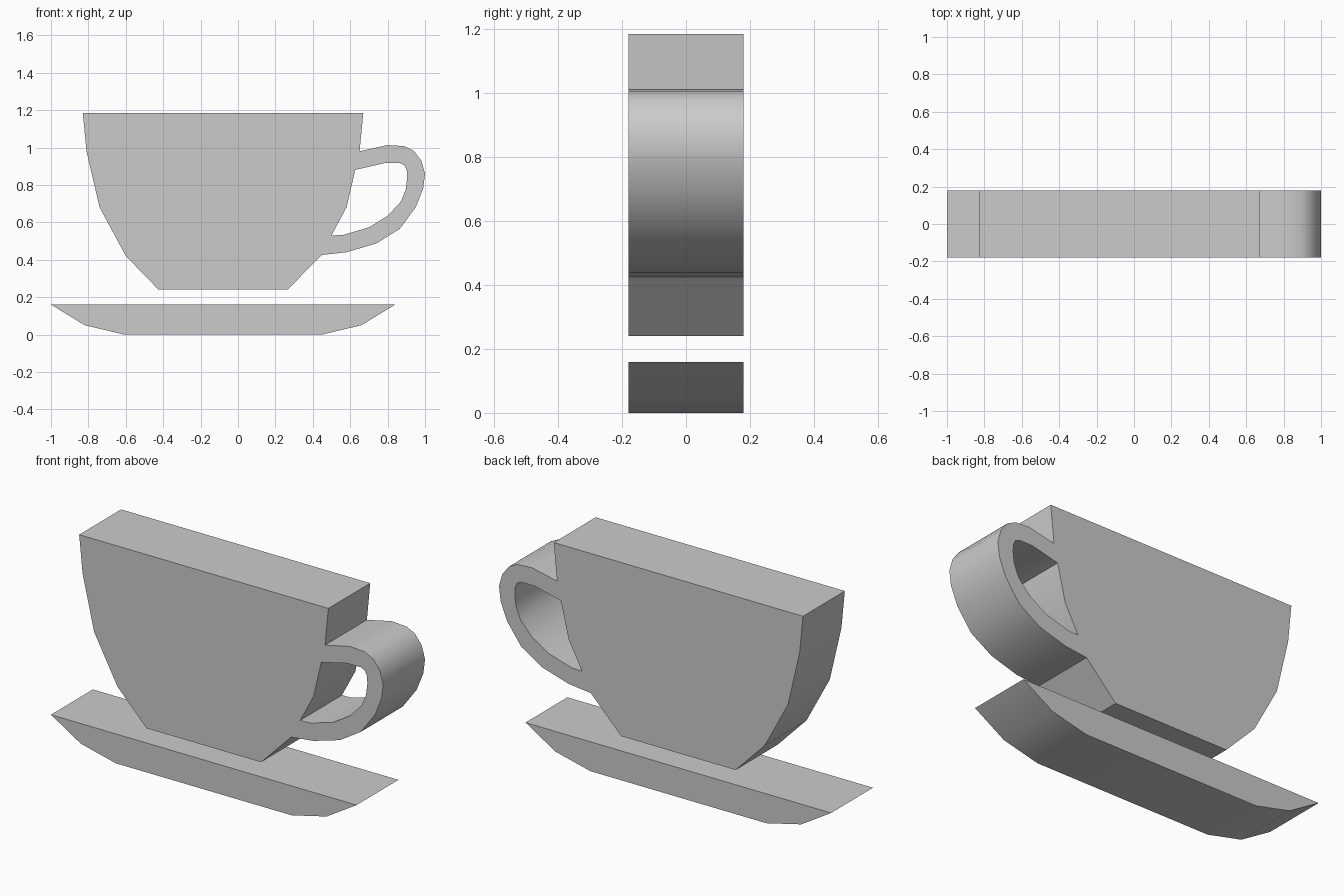
import bpy
import bmesh
import math

default = bpy.data.objects.get("Cube")
if default:
    bpy.data.objects.remove(default, do_unlink=True)

DEPTH = 0.36
AXIS = -0.08  # shared centre line of the bowl and saucer

grey = bpy.data.materials.new("light_grey")
grey.use_nodes = True
grey.diffuse_color = (0.6, 0.6, 0.6, 1)
grey.node_tree.nodes["Principled BSDF"].inputs["Base Color"].default_value = (0.6, 0.6, 0.6, 1)


def slab(name, *outlines):
    """Extrude adjoining x-z outlines along y into one seamless solid."""
    bm = bmesh.new()
    for outline in outlines:
        bm.faces.new([bm.verts.new((x, -DEPTH / 2, z)) for x, z in outline])
    bmesh.ops.remove_doubles(bm, verts=bm.verts[:], dist=0.0005)
    grown = bmesh.ops.extrude_face_region(bm, geom=bm.faces[:])["geom"]
    moved = [v for v in grown if isinstance(v, bmesh.types.BMVert)]
    bmesh.ops.translate(bm, verts=moved, vec=(0, DEPTH, 0))
    bmesh.ops.recalc_face_normals(bm, faces=bm.faces[:])
    mesh = bpy.data.meshes.new(name)
    bm.to_mesh(mesh)
    bm.free()
    mesh.materials.append(grey)
    obj = bpy.data.objects.new(name, mesh)
    bpy.context.collection.objects.link(obj)
    bpy.ops.object.select_all(action='DESELECT')
    obj.select_set(True)
    bpy.context.view_layer.objects.active = obj
    bpy.ops.object.shade_smooth_by_angle(angle=math.radians(35))
    return obj


def mirrored(half):
    """Left side, top to bottom, from half widths."""
    return [(AXIS - w, z) for w, z in half]


# Cup: bowl and handle share the two joints on the bowl's wall
bowl_half = [(0.75, 1.185), (0.73, 0.98), (0.66, 0.68), (0.52, 0.42), (0.345, 0.24)]
upper_out, upper_in = (0.65, 0.98), (0.627, 0.88)
lower_in, lower_out = (0.50, 0.53), (0.447, 0.425)
bowl_right = [(0.265, 0.24), lower_out, lower_in, (0.58, 0.68),
              upper_in, upper_out, (0.67, 1.185)]
outer = [upper_out, (0.80, 1.013), (0.89, 1.007), (0.94, 0.982), (0.98, 0.93),
         (1.0, 0.86), (0.99, 0.78), (0.95, 0.68), (0.865, 0.565),
         (0.74, 0.487), (0.58, 0.44), lower_out]
inner = [upper_in, (0.785, 0.917), (0.865, 0.917), (0.89, 0.905), (0.902, 0.88),
         (0.905, 0.84), (0.897, 0.775), (0.87, 0.71), (0.80, 0.635),
         (0.70, 0.573), (0.56, 0.532), lower_in]
slab("cup", mirrored(bowl_half) + bowl_right, outer + inner[::-1])

# Saucer
saucer_half = [(0.92, 0.16), (0.74, 0.05), (0.53, 0.0)]
left = mirrored(saucer_half)
slab("saucer", left + [(2 * AXIS - x, z) for x, z in reversed(left)])
